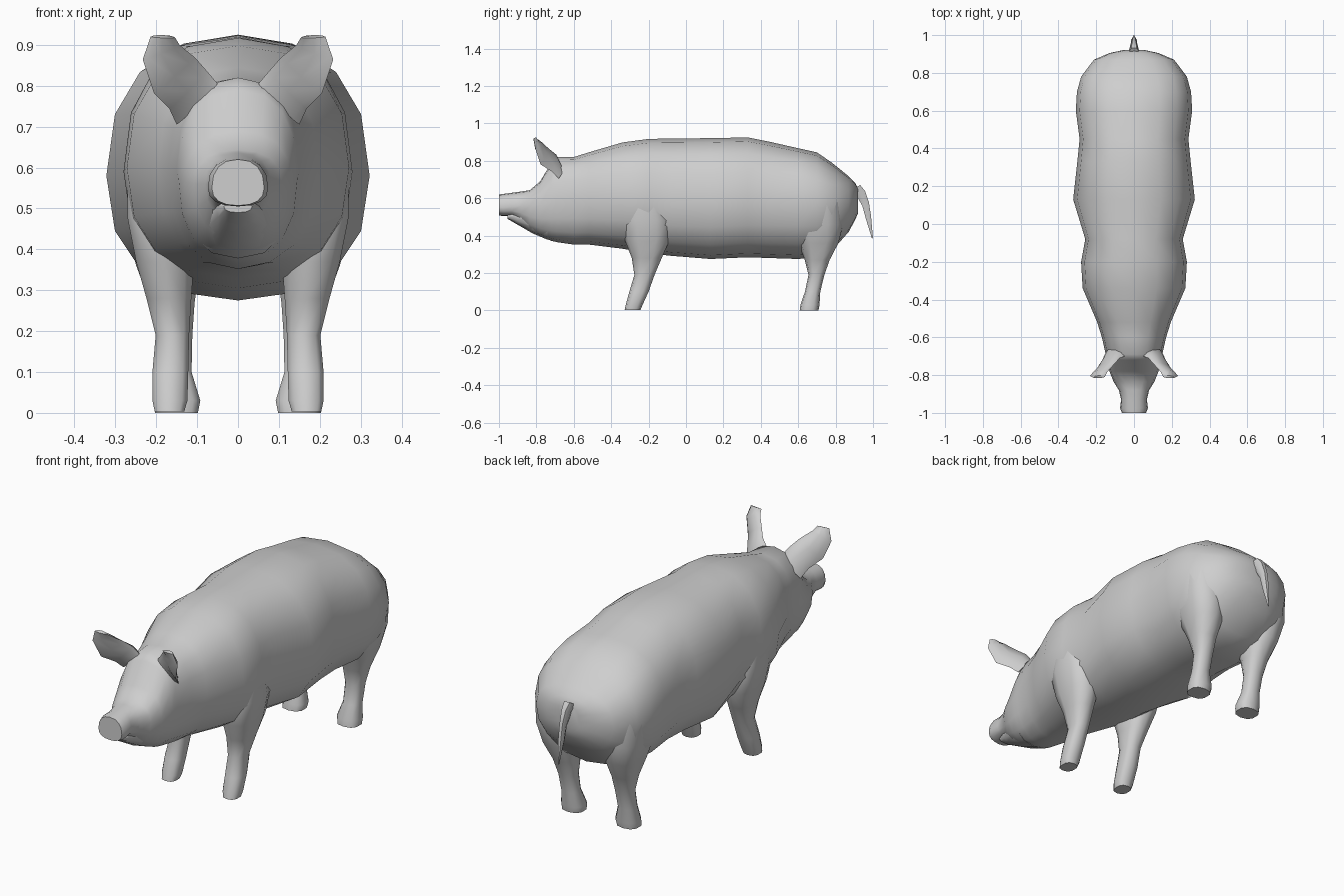
import bpy, bmesh, math
from mathutils import Vector

skin = bpy.data.materials.new("pale grey skin")
skin.diffuse_color = (0.62, 0.62, 0.62, 1)


def spow(v, e):
    return math.copysign(abs(v) ** e, v)


def loft(name, rings, angle=60):
    """Skin a list of equal-length point rings and cap both ends."""
    bm = bmesh.new()
    vr = [[bm.verts.new(p) for p in r] for r in rings]
    n = len(vr[0])
    for a, b in zip(vr, vr[1:]):
        for i in range(n):
            j = (i + 1) % n
            bm.faces.new((a[i], a[j], b[j], b[i]))
    bm.faces.new(vr[0])
    bm.faces.new(vr[-1])
    bmesh.ops.recalc_face_normals(bm, faces=bm.faces[:])
    me = bpy.data.meshes.new(name)
    bm.to_mesh(me)
    bm.free()
    me.shade_smooth()
    me.set_sharp_from_angle(angle=math.radians(angle))
    me.materials.append(skin)
    ob = bpy.data.objects.new(name, me)
    bpy.context.collection.objects.link(ob)
    return ob


def body_ring(y, top, bot, mid, w, n=16, p=2.35):
    """Egg-shaped section across the body, widest at height mid."""
    pts = []
    for i in range(n):
        t = 2 * math.pi * i / n
        c, s = spow(math.cos(t), 2 / p), spow(math.sin(t), 2 / p)
        pts.append((w * c, y, mid + s * ((top - mid) if s > 0 else (mid - bot))))
    return pts


def leg_ring(side, z, x0, x1, y0, y1, n=10, p=2.6):
    """Rounded-box section of a leg at height z."""
    pts = []
    for i in range(n):
        t = 2 * math.pi * (i + 0.5) / n
        c, s = spow(math.cos(t), 2 / p), spow(math.sin(t), 2 / p)
        pts.append((side * ((x0 + x1) / 2 + c * (x1 - x0) / 2),
                    (y0 + y1) / 2 + s * (y1 - y0) / 2, z))
    return pts


# Body with head and snout: y, top, bottom, widest height, half width
BODY = [
    (-1.00, .62, .507, .55, .064),
    (-0.975, .623, .505, .55, .074),
    (-0.93, .629, .505, .555, .068),
    (-0.88, .636, .47, .56, .080),
    (-0.835, .643, .425, .56, .108),
    (-0.78, .69, .395, .565, .130),
    (-0.72, .79, .372, .58, .146),
    (-0.69, .82, .365, .59, .150),
    (-0.60, .82, .352, .60, .170),
    (-0.52, .845, .352, .60, .195),
    (-0.34, .898, .33, .60, .272),
    (-0.20, .917, .305, .59, .280),
    (-0.08, .919, .292, .58, .258),
    (0.13, .921, .275, .58, .322),
    (0.33, .925, .284, .59, .300),
    (0.45, .901, .280, .59, .288),
    (0.60, .867, .275, .59, .308),
    (0.70, .845, .285, .58, .302),
    (0.78, .790, .318, .58, .280),
    (0.87, .717, .420, .58, .212),
    (0.905, .682, .485, .585, .130),
    (0.92, .650, .520, .585, .060),
]
loft("body", [body_ring(*r) for r in BODY])

# Lower jaw, set back from the snout
JAW = [
    (-0.955, .512, .490, .505, .035),
    (-0.90, .53, .458, .505, .055),
    (-0.82, .53, .412, .50, .088),
    (-0.74, .53, .378, .49, .115),
]
loft("lower_jaw", [body_ring(*r, n=12) for r in JAW])

# Legs: z, inner x, outer x, front y, back y
FRONT = [
    (0.003, .130, .205, -.328, -.243),
    (0.03, .122, .211, -.322, -.232),
    (0.10, .120, .211, -.303, -.200),
    (0.19, .118, .203, -.276, -.168),
    (0.28, .112, .226, -.290, -.130),
    (0.37, .105, .252, -.325, -.090),
    (0.48, .110, .274, -.340, -.080),
    (0.58, .130, .272, -.310, -.120),
]
HIND = [
    (0.0, .096, .205, .608, .708),
    (0.03, .090, .207, .612, .714),
    (0.10, .112, .198, .636, .718),
    (0.19, .110, .200, .655, .740),
    (0.27, .104, .218, .635, .768),
    (0.36, .090, .252, .600, .815),
    (0.46, .085, .280, .565, .840),
    (0.58, .100, .290, .570, .830),
]
# Ears: centre, half-width vector across the ear, half thickness
EAR = [
    ((.100, -.690, .755), (.050, .010, -.050), .030),
    ((.122, -.715, .790), (.046, -.005, -.046), .030),
    ((.155, -.760, .825), (.050, -.018, -.044), .024),
    ((.188, -.795, .882), (.045, -.010, -.018), .022),
    ((.184, -.812, .919), (.030, -.002, .001), .012),
]


def ear_ring(side, c, a, th, n=8):
    c, a = Vector(c), Vector(a)
    b = Vector((0.0, .9, .44)) * th
    pts = []
    for i in range(n):
        t = 2 * math.pi * i / n
        k = math.sin(t)
        # the front of the ear is hollow
        v = c + a * math.cos(t) + b * (k if k > 0 else 0.35 * k)
        pts.append((side * v.x, v.y, v.z))
    return pts


for side, tag in ((-1, "left"), (1, "right")):
    loft("front_leg_" + tag, [leg_ring(side, *r) for r in FRONT])
    loft("hind_leg_" + tag, [leg_ring(side, *r) for r in HIND])
    loft("ear_" + tag, [ear_ring(side, *r) for r in EAR])

# Tail: y, z, half width, half depth
TAIL = [
    (.905, .655, .030, .030),
    (.935, .625, .022, .026),
    (.960, .570, .016, .020),
    (.975, .500, .015, .016),
    (.997, .385, .003, .003),
]
loft("tail", [[(w * math.cos(t), y + d * math.sin(t), z + .6 * d * math.sin(t))
               for t in (k * math.pi / 3 for k in range(6))]
              for y, z, w, d in TAIL])
